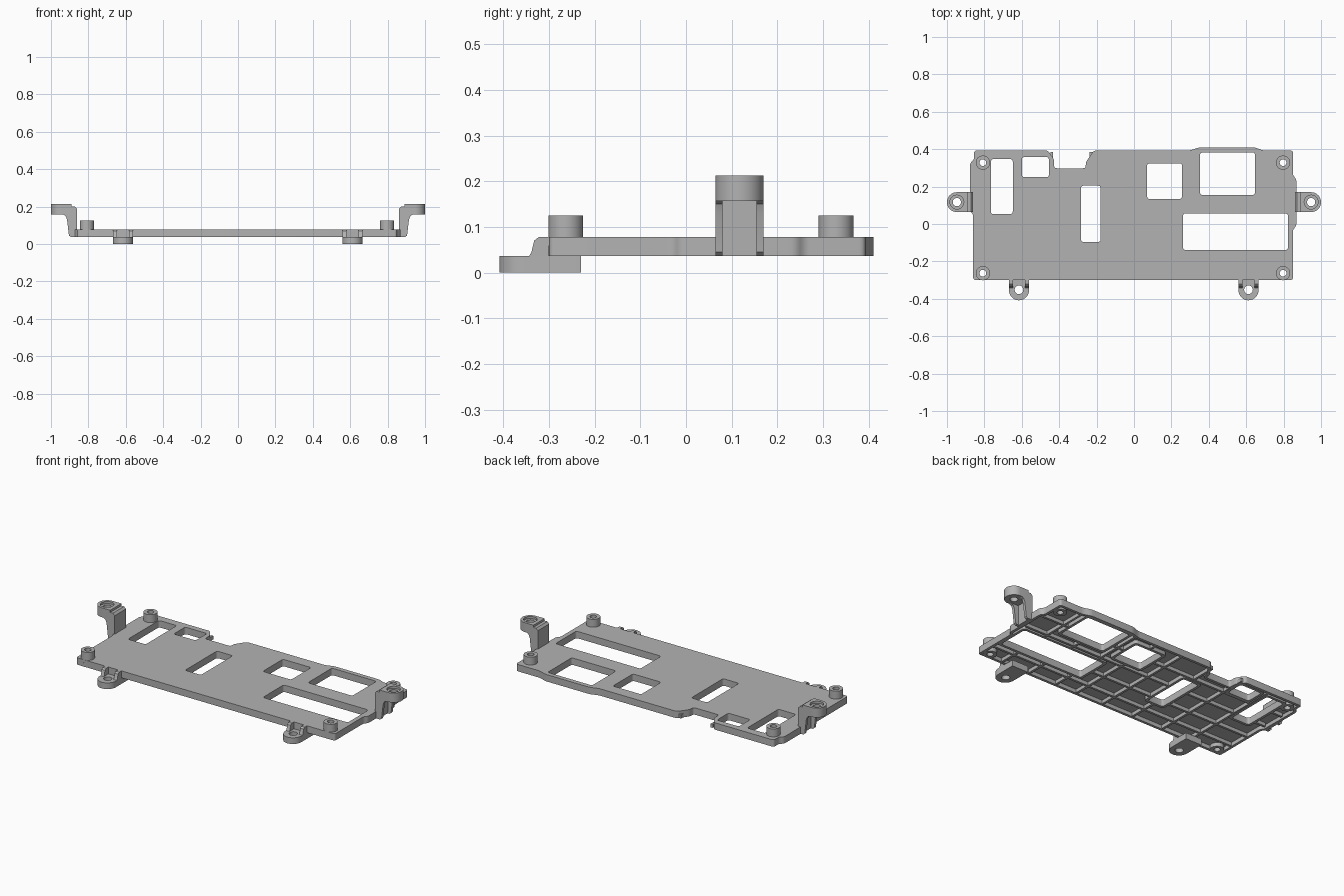
import bpy, bmesh, math
from mathutils import Vector

cube = bpy.data.objects.get("Cube")
if cube:
    bpy.data.objects.remove(cube, do_unlink=True)

grey = bpy.data.materials.new("matt_grey")
grey.use_nodes = True
GREY = (0.45, 0.45, 0.45, 1)
grey.diffuse_color = GREY
grey.node_tree.nodes["Principled BSDF"].inputs["Base Color"].default_value = GREY

BOTTOM, SKIN, TOP = 0.037, 0.06, 0.078
WALL = 0.016


# ---------- helpers ----------
def rounded(points, r):
    """Polygon with every corner softened."""
    pts = [Vector(p) for p in points]
    out = []
    for i, p in enumerate(pts):
        a, b = pts[i - 1] - p, pts[(i + 1) % len(pts)] - p
        cut = min(r, a.length * 0.45, b.length * 0.45)
        s, e = p + a.normalized() * cut, p + b.normalized() * cut
        for k in range(5):
            t = k / 4
            out.append(s * (1 - t) ** 2 + p * 2 * t * (1 - t) + e * t * t)
    return out


def rect(x0, x1, y0, y1, r=0.015):
    return rounded([(x0, y0), (x1, y0), (x1, y1), (x0, y1)], r)


def circle(x, y, r, n=40):
    return [(x + r * math.cos(math.tau * k / n), y + r * math.sin(math.tau * k / n))
            for k in range(n)]


def inset(points, d):
    """Move a counter-clockwise polygon inwards."""
    pts, out = [Vector(p) for p in points], []
    for i, p in enumerate(pts):
        a = (p - pts[i - 1]).normalized()
        b = (pts[(i + 1) % len(pts)] - p).normalized()
        na, nb = Vector((-a.y, a.x)), Vector((-b.y, b.x))
        out.append(p + (na + nb) * d / (1 + na.dot(nb)))
    return out


def finish(name, mesh):
    bm = bmesh.new()
    bm.from_mesh(mesh)
    bmesh.ops.remove_doubles(bm, verts=bm.verts, dist=0.0001)
    bmesh.ops.recalc_face_normals(bm, faces=bm.faces)
    bm.to_mesh(mesh)
    bm.free()
    mesh.materials.clear()
    mesh.materials.append(grey)
    ob = bpy.data.objects.new(name, mesh)
    bpy.context.collection.objects.link(ob)
    bpy.ops.object.select_all(action='DESELECT')
    ob.select_set(True)
    bpy.context.view_layer.objects.active = ob
    bpy.ops.object.shade_smooth_by_angle(angle=math.radians(30))
    return ob


def slab(name, loops, lo, hi, axis='z'):
    """Extrude an outline, with inner loops as holes, along an axis."""
    cu = bpy.data.curves.new(name, 'CURVE')
    cu.dimensions, cu.fill_mode = '2D', 'BOTH'
    cu.extrude = (hi - lo) / 2
    for loop in loops:
        sp = cu.splines.new('POLY')
        sp.points.add(len(loop) - 1)
        for q, p in zip(sp.points, loop):
            q.co = (p[0], p[1], 0, 1)
        sp.use_cyclic_u = True
    tmp = bpy.data.objects.new("tmp", cu)
    bpy.context.collection.objects.link(tmp)
    dg = bpy.context.evaluated_depsgraph_get()
    mesh = bpy.data.meshes.new_from_object(tmp.evaluated_get(dg))
    bpy.data.objects.remove(tmp, do_unlink=True)
    for v in mesh.vertices:
        u, w, t = v.co.x, v.co.y, v.co.z + (lo + hi) / 2
        v.co = {'z': (u, w, t), 'y': (u, t, w), 'x': (t, u, w)}[axis]
    return finish(name, mesh)


# ---------- plate ----------
outline = rounded([
    (-0.86, -0.30), (0.85, -0.30), (0.85, -0.03), (0.868, -0.01), (0.868, 0.24),
    (0.85, 0.26), (0.85, 0.393), (0.69, 0.393), (0.645, 0.41), (0.35, 0.41),
    (0.30, 0.393), (-0.215, 0.393), (-0.258, 0.33), (-0.258, 0.298),
    (-0.427, 0.298), (-0.427, 0.345), (-0.46, 0.393), (-0.855, 0.393),
    (-0.855, 0.345), (-0.877, 0.325), (-0.877, 0.07), (-0.86, 0.05)], 0.015)
holes = [(-0.765, -0.648, 0.053, 0.347), (-0.60, -0.455, 0.25, 0.358),
         (-0.283, -0.178, -0.096, 0.205), (0.07, 0.257, 0.134, 0.324),
         (0.353, 0.647, 0.155, 0.383), (0.262, 0.823, -0.139, 0.057)]
posts = [(x, y) for x in (-0.808, 0.797) for y in (-0.263, 0.328)]

slab("plate_skin", [outline] + [rect(*h) for h in holes]
     + [circle(x, y, 0.018) for x, y in posts], SKIN, TOP)
slab("plate_rim", [outline, inset(outline, WALL)], BOTTOM, SKIN)
for x0, x1, y0, y1 in holes:
    slab("window_frame", [rect(x0 - WALL, x1 + WALL, y0 - WALL, y1 + WALL, 0.02),
                          rect(x0, x1, y0, y1)], BOTTOM, SKIN)

# Corner posts, hollow right through
for x, y in posts:
    slab("corner_post", [circle(x, y, 0.038), circle(x, y, 0.018)], TOP, 0.125)
    slab("post_base", [circle(x, y, 0.038), circle(x, y, 0.018)], BOTTOM, SKIN)


# ---------- underside ribs, broken at windows ----------
def spans(pos, lo, hi, along):
    gaps = []
    for x0, x1, y0, y1 in holes:
        a, b, c, d = (x0, x1, y0, y1) if along == 'x' else (y0, y1, x0, x1)
        if c - WALL / 2 < pos < d + WALL / 2:
            gaps.append((a - 0.008, b + 0.008))
    for a, b in sorted(gaps):
        if a > lo:
            yield lo, a
        lo = max(lo, b)
    if hi > lo:
        yield lo, hi


HALF = 0.007
for x in (-0.63, -0.44, -0.23, -0.02, 0.165, 0.31, 0.5, 0.69):
    back = 0.29 if -0.43 < x < -0.25 else 0.385
    for a, b in spans(x, -0.29, back, 'y'):
        slab("cross_rib", [rect(x - HALF, x + HALF, a, b, 0)], BOTTOM + 0.002, SKIN)
for y in (-0.19, -0.06, 0.09, 0.23):
    for a, b in spans(y, -0.85, 0.84, 'x'):
        slab("long_rib", [rect(a, b, y - HALF, y + HALF, 0)], BOTTOM + 0.002, SKIN)

# ---------- raised side arms ----------
CY, R = 0.117, 0.053
for s in (-1, 1):
    def m(pts):
        return [(s * x, y) for x, y in pts]

    cx = 0.947
    arc = [(cx + R * math.sin(math.pi * k / 20), CY - R * math.cos(math.pi * k / 20))
           for k in range(21)]
    head = [(0.89, CY - R)] + arc + [(0.89, CY + R)]
    slab("arm_head", [m(head), m(circle(cx, CY, 0.022))], 0.157, 0.2)
    slab("arm_head_lip", [m(head), m(circle(cx, CY, 0.037))], 0.2, 0.213)
    web = [(0.893, 0.157), (0.893, 0.2), (0.872, 0.2), (0.86, 0.188),
           (0.86, BOTTOM), (0.882, BOTTOM), (0.885, 0.157)]
    slab("arm_web", [m(web)], CY - R, CY + R, 'y')
    side = [(0.865, BOTTOM), (0.895, BOTTOM), (0.904, 0.045), (0.914, 0.13),
            (0.922, 0.15), (0.94, 0.16), (0.865, 0.16)]
    for y in (CY - R, CY + R - WALL):
        slab("arm_gusset", [m(side)], y, y + WALL, 'y')

# ---------- lowered front feet ----------
for cx in (-0.615, 0.612):
    fy = -0.352
    arc = [(cx + 0.054 * math.cos(math.pi * k / 20), fy - 0.056 * math.sin(math.pi * k / 20))
           for k in range(21)]
    base = [(cx - 0.054, -0.23)] + [(cx + 0.054, -0.23)] + arc
    slab("foot_base", [base, circle(cx, fy, 0.023)], 0, BOTTOM)
    cheek = [(-0.347, 0.03), (-0.338, 0.045), (-0.332, 0.07), (-0.322, TOP),
             (-0.295, TOP), (-0.295, 0.03)]
    for x in (cx - 0.054, cx + 0.032):
        slab("foot_cheek", [cheek], x, x + 0.022, 'x')
